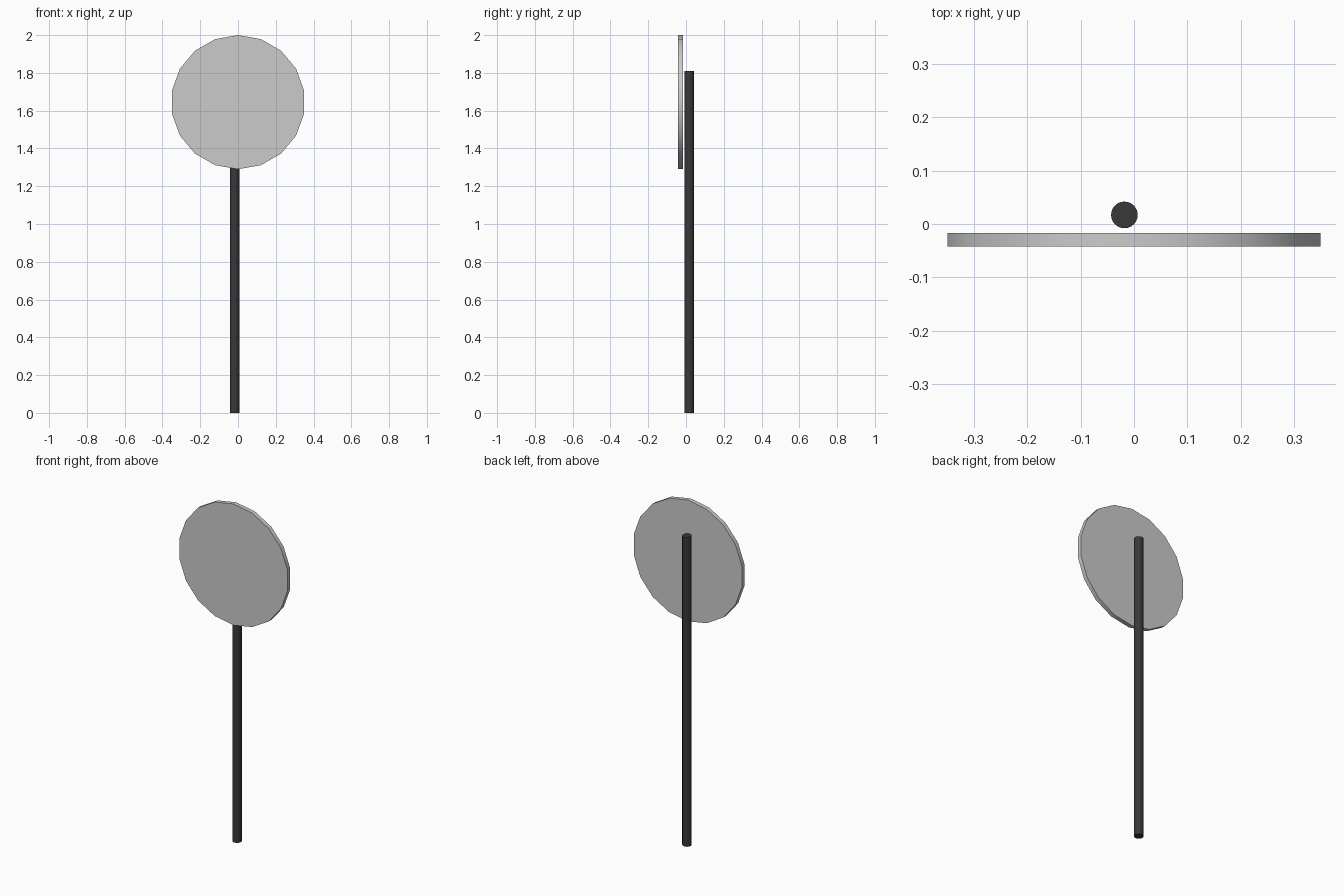
import bpy
import math

if "Cube" in bpy.data.objects:
    bpy.data.objects.remove(bpy.data.objects["Cube"])


def cylinder(name, sides, radius, depth, location, rotation=(0, 0, 0)):
    bpy.ops.mesh.primitive_cylinder_add(vertices=sides, radius=radius, depth=depth,
                                        location=location, rotation=rotation)
    obj = bpy.context.object
    obj.name = name
    bpy.ops.object.shade_smooth_by_angle(angle=math.radians(30))
    return obj


# Round sign plate, 18 sides with a corner at the top, facing the front
cylinder("sign_plate", 18, 0.355, 0.025, (0, -0.0295, 1.645), (math.pi / 2, 0, 0))

# Dark post standing just behind the plate, slightly off centre
post = cylinder("post", 24, 0.025, 1.81, (-0.018, 0.017, 0.905))
dark = bpy.data.materials.new("dark_metal")
dark.diffuse_color = (0.04, 0.04, 0.04, 1)
dark.use_nodes = True
dark.node_tree.nodes["Principled BSDF"].inputs["Base Color"].default_value = dark.diffuse_color
post.data.materials.append(dark)
